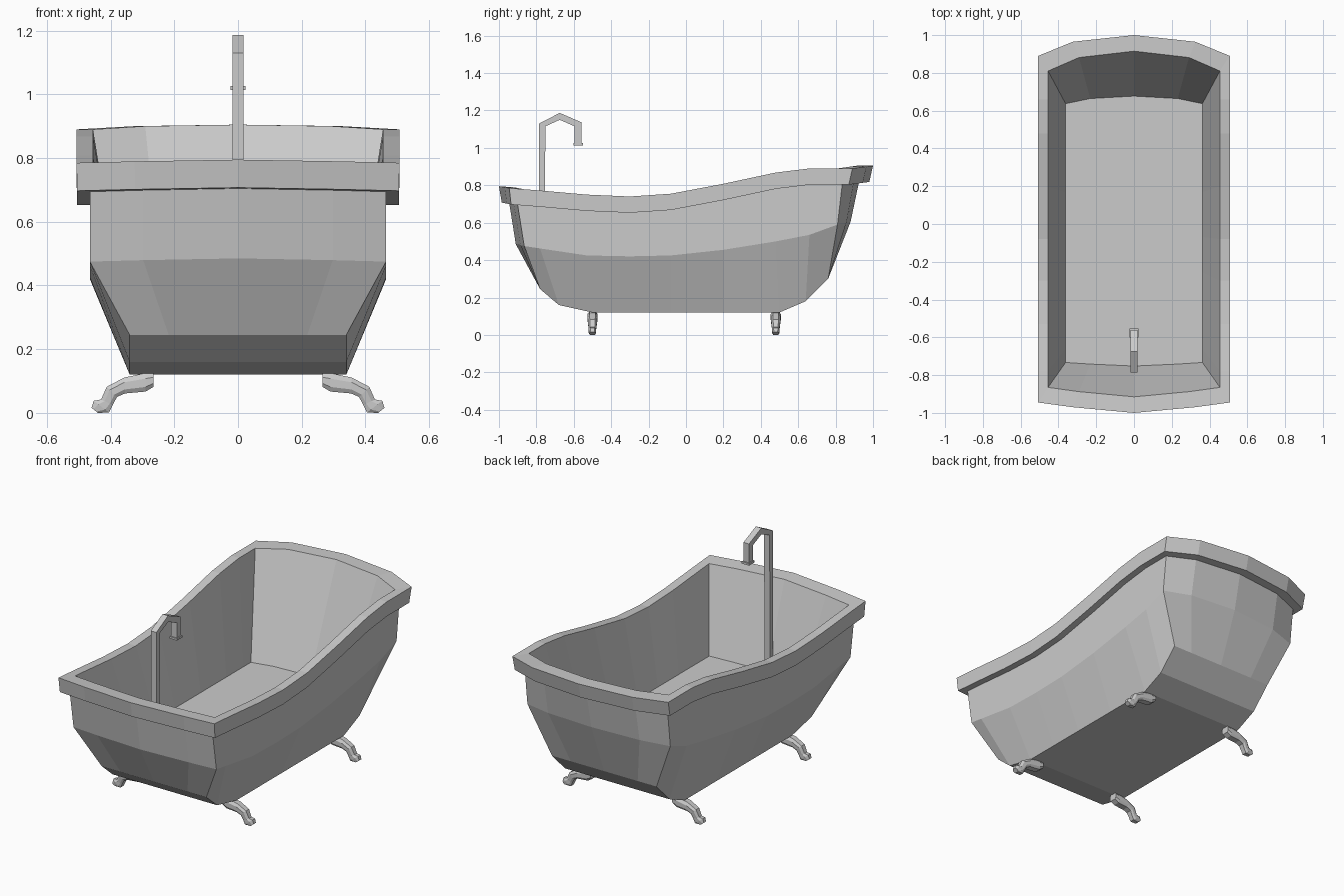
import bpy, bmesh

if "Cube" in bpy.data.objects:
    bpy.data.objects.remove(bpy.data.objects["Cube"])

def make(name, build):
    bm = bmesh.new()
    build(bm)
    bmesh.ops.recalc_face_normals(bm, faces=bm.faces)
    me = bpy.data.meshes.new(name)
    bm.to_mesh(me)
    bm.free()
    ob = bpy.data.objects.new(name, me)
    bpy.context.collection.objects.link(ob)
    return ob

def curve(pts, y):
    # piecewise linear height along the tub
    for (a, za), (b, zb) in zip(pts, pts[1:]):
        if y <= b:
            return za + (zb - za) * (y - a) / (b - a)
    return pts[-1][1]

def bridge(bm, a, b):
    n = len(a)
    for i in range(n):
        j = (i + 1) % n
        bm.faces.new((a[i], a[j], b[j], b[i]))

# Height curves (y, z) of the rim, the belly crease and the underside
RIM = [(-1.1, .785), (-.945, .785), (-.78, .772), (-.53, .75), (-.3, .74),
       (-.08, .755), (.2, .808), (.48, .868), (.66, .89), (1.1, .89)]
BELLY = [(-1, .475), (-.865, .475), (-.53, .425), (-.3, .42), (-.08, .425),
         (.2, .455), (.48, .5), (.66, .535), (.81, .59), (1, .59)]
UNDER = [(-.78, .245), (-.68, .16), (-.5, .12), (.5, .12), (.64, .18), (.76, .3)]
STATIONS = [-.78, -.53, -.3, -.08, .2, .48, .66]
UNDER_STATIONS = [-.68, -.5, -.3, -.08, .2, .5, .64]

def ring(bm, hw, front, fmid, back, bmid, height, stations=STATIONS, rise=1.0):
    """Loop: right side front to back, back end, left side, front end."""
    ys = [front] + stations + [back]
    pts = [(hw, y, height(y)) for y in ys]
    for f, k in ((.64, .68), (0, 1), (-.64, .68)):
        pts.append((hw * f, back + (bmid - back) * k, height(back) + .015 * k * rise))
    pts += [(-hw, y, height(y)) for y in reversed(ys)]
    for f, k in ((-.64, .45), (0, 1), (.64, .45)):
        pts.append((hw * f, front + (fmid - front) * k, height(front) + .01 * k * rise))
    return [bm.verts.new(p) for p in pts]

def tub(bm):
    rim = lambda d: (lambda y: curve(RIM, y) - d)
    rings = [
        ring(bm, .34, -.78, -.78, .76, .76, lambda y: curve(UNDER, y), UNDER_STATIONS, 0),
        ring(bm, .465, -.865, -.91, .81, .88, lambda y: curve(BELLY, y)),
        ring(bm, .465, -.9, -.945, .835, .925, rim(.087)),
        ring(bm, .505, -.935, -.985, .87, .98, rim(.087)),
        ring(bm, .507, -.945, -1, .89, 1, rim(0)),
        ring(bm, .455, -.865, -.915, .81, .915, rim(0)),
        ring(bm, .362, -.733, -.752, .637, .677, lambda y: .31,
             [y * .85 for y in STATIONS], 0),
    ]
    for a, b in zip(rings, rings[1:]):
        bridge(bm, a, b)
    bm.faces.new(rings[-1])
    # Underside strips: right side is 0..8, left side is 20..12
    r = rings[0]
    for i in range(1, 7):
        bm.faces.new((r[i], r[i + 1], r[19 - i], r[20 - i]))
    bm.faces.new((r[0], r[1], r[19], r[20], r[21], r[22], r[23]))
    bm.faces.new(r[7:14])

make("tub", tub)

# Square-section faucet pipe, swept along a path in the YZ plane: (outer, inner) edges
PIPE = [((-.785, .38), (-.755, .34)), ((-.785, 1.13), (-.752, 1.115)),
        ((-.675, 1.187), (-.675, 1.15)), ((-.56, 1.137), (-.595, 1.115)),
        ((-.56, 1.02), (-.595, 1.02))]

def pipe(bm):
    w = .018
    secs = [[bm.verts.new((x, *p)) for x, p in ((-w, o), (w, o), (w, i), (-w, i))]
            for o, i in PIPE]
    for a, b in zip(secs, secs[1:]):
        bridge(bm, a, b)
    bm.faces.new(secs[0])
    bm.faces.new(secs[-1])

make("faucet_pipe", pipe)

# Small lip at the spout opening
def lip(bm):
    bmesh.ops.create_cube(bm, size=1)
    bmesh.ops.scale(bm, vec=(.048, .05, .012), verts=bm.verts)
    bmesh.ops.translate(bm, vec=(0, -.577, 1.02), verts=bm.verts)

make("faucet_lip", lip)

# Claw legs: (upper x, z, lower x, z, half width)
LEG = [(.265, .125, .265, .082, .027), (.29, .125, .29, .067, .027),
       (.357, .111, .355, .061, .026), (.412, .082, .38, .05, .024),
       (.43, .042, .393, .025, .02), (.453, .038, .405, .001, .02),
       (.46, .016, .44, 0, .016)]

def leg(side, y):
    def build(bm):
        secs = []
        for ux, uz, lx, lz, w in LEG:
            sec = []
            for t, k in ((0, .6), (.3, 1), (.75, 1), (1, .7),
                         (1, -.7), (.75, -1), (.3, -1), (0, -.6)):
                sec.append(bm.verts.new((side * (ux + (lx - ux) * t), y + w * k,
                                         uz + (lz - uz) * t)))
            secs.append(sec)
        for a, b in zip(secs, secs[1:]):
            bridge(bm, a, b)
        bm.faces.new(secs[0])
        bm.faces.new(secs[-1])
    return build

for end, y in (("front", -.5), ("back", .48)):
    for side_name, s in (("right", 1), ("left", -1)):
        make(f"{end}_{side_name}_leg", leg(s, y))
